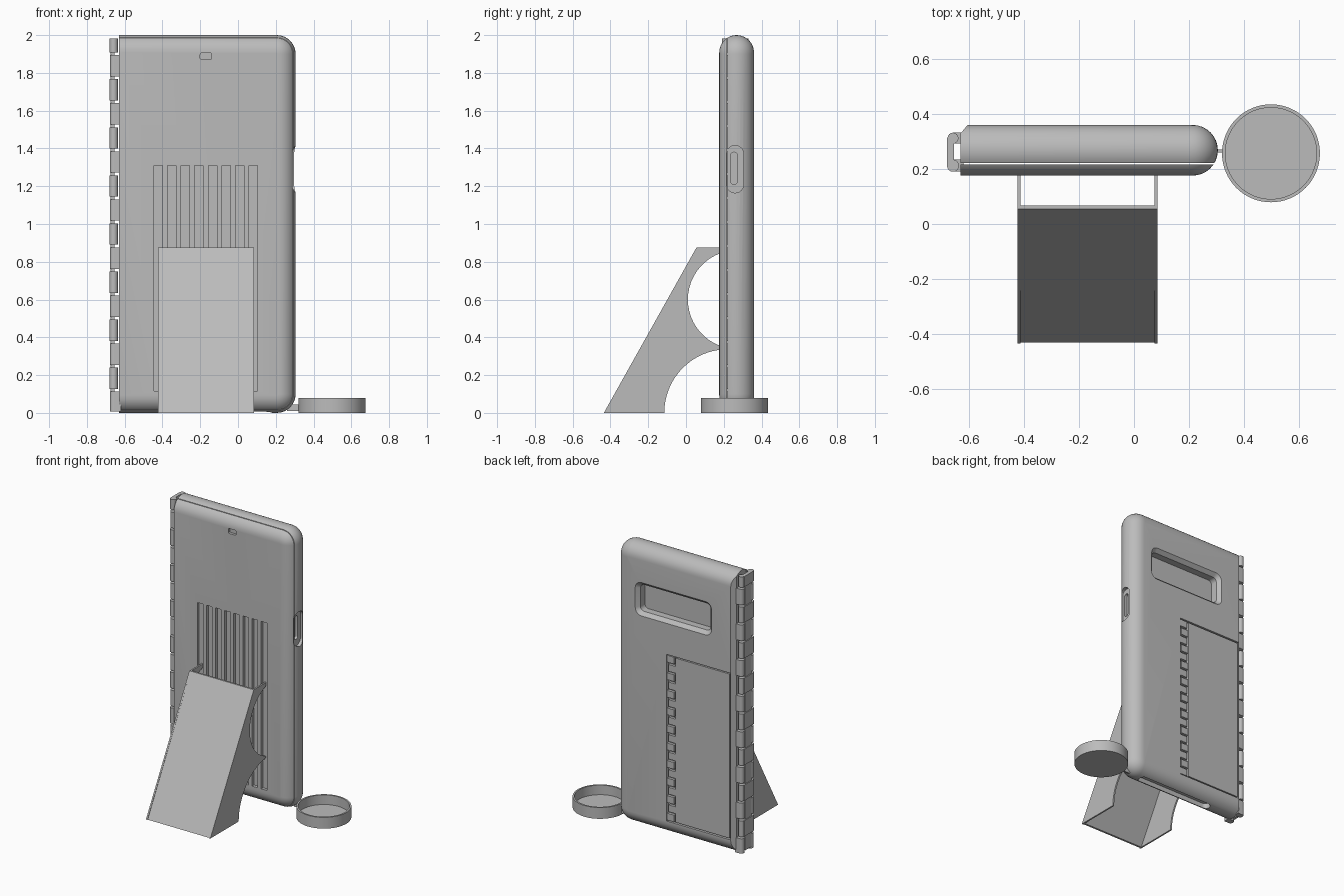
import bpy, bmesh, math

cube = bpy.data.objects.get("Cube")
if cube:
    bpy.data.objects.remove(cube, do_unlink=True)

grey = bpy.data.materials.new("plain_grey")
grey.use_nodes = True
COLOR = (0.5, 0.5, 0.5, 1)
grey.diffuse_color = COLOR
grey.node_tree.nodes["Principled BSDF"].inputs["Base Color"].default_value = COLOR


def loft(name, rings):
    """Skin a closed solid through matching rings of points."""
    bm = bmesh.new()
    loops = [[bm.verts.new(p) for p in ring] for ring in rings]
    n = len(loops[0])
    for a, b in zip(loops, loops[1:]):
        for i in range(n):
            j = (i + 1) % n
            bm.faces.new((a[i], a[j], b[j], b[i]))
    bm.faces.new(loops[0])
    bm.faces.new(loops[-1])
    bmesh.ops.recalc_face_normals(bm, faces=bm.faces)
    mesh = bpy.data.meshes.new(name)
    bm.to_mesh(mesh)
    bm.free()
    mesh.materials.append(grey)
    obj = bpy.data.objects.new(name, mesh)
    bpy.context.collection.objects.link(obj)
    return obj


def ring(axis, pts, w):
    order = {"x": lambda u, v: (w, u, v), "y": lambda u, v: (u, w, v), "z": lambda u, v: (u, v, w)}
    return [order[axis](u, v) for u, v in pts]


def prism(name, axis, pts, a, b):
    return loft(name, [ring(axis, pts, a), ring(axis, pts, b)])


def rounded(u0, u1, v0, v1, r, steps=8):
    """Rounded rectangle outline."""
    pts = []
    corners = ((u1 - r, v1 - r), (u0 + r, v1 - r), (u0 + r, v0 + r), (u1 - r, v0 + r))
    for k, (cu, cv) in enumerate(corners):
        for s in range(steps + 1):
            t = math.pi / 2 * (k + s / steps)
            pts.append((cu + r * math.cos(t), cv + r * math.sin(t)))
    return pts


def circle(cu, cv, r, n):
    return [(cu + r * math.cos(math.tau * i / n), cv + r * math.sin(math.tau * i / n)) for i in range(n)]


def box(name, x0, x1, y0, y1, z0, z1):
    return prism(name, "z", [(x0, y0), (x1, y0), (x1, y1), (x0, y1)], z0, z1)


def join(name, parts):
    """Merge parts into one object."""
    bm = bmesh.new()
    for p in parts:
        bm.from_mesh(p.data)
        bpy.data.objects.remove(p, do_unlink=True)
    mesh = bpy.data.meshes.new(name)
    bm.to_mesh(mesh)
    bm.free()
    mesh.materials.append(grey)
    obj = bpy.data.objects.new(name, mesh)
    bpy.context.collection.objects.link(obj)
    return obj


def clip(obj, co, normal):
    """Remove the side the normal points to and cap the cut."""
    bm = bmesh.new()
    bm.from_mesh(obj.data)
    geom = bm.verts[:] + bm.edges[:] + bm.faces[:]
    bmesh.ops.bisect_plane(bm, geom=geom, plane_co=co, plane_no=normal, clear_outer=True)
    bmesh.ops.holes_fill(bm, edges=[e for e in bm.edges if e.is_boundary], sides=0)
    bmesh.ops.recalc_face_normals(bm, faces=bm.faces)
    bm.to_mesh(obj.data)
    bm.free()


def carve(obj, cutters):
    for c in cutters:
        c.hide_render = True
        mod = obj.modifiers.new("cut", "BOOLEAN")
        mod.operation, mod.solver, mod.object = "DIFFERENCE", "EXACT", c
    bpy.context.view_layer.update()
    graph = bpy.context.evaluated_depsgraph_get()
    mesh = bpy.data.meshes.new_from_object(obj.evaluated_get(graph))
    obj.modifiers.clear()
    obj.data = mesh


# Pillow-edged case, split into a back shell and a front lid
MID, R, LEFT = 0.268, 0.092, -0.63


def case(name):
    rings = []
    for i in range(17):
        t = math.pi * i / 16
        d = R * (1 - math.sin(t))
        rings.append(ring("y", rounded(-0.9 + d, 0.305 - d, d, 2 - d, 0.1 - d), MID - R * math.cos(t)))
    obj = loft(name, rings)
    clip(obj, (LEFT, 0, 0), (-1, 0, 0))
    return obj


shell = case("back_shell")
clip(shell, (0, 0.221, 0), (0, -1, 0))
clip(shell, (LEFT, 0.33, 0), (-0.77, 0.64, 0))
lid = case("front_lid")
clip(lid, (0, 0.217, 0), (0, 1, 0))

# Side button pocket, shared by shell and lid
pocket = [prism("button_pocket", "x", rounded(0.215, 0.305, 1.165, 1.415, 0.044), 0.28, 0.4),
          prism("button_slot", "x", rounded(0.236, 0.272, 1.21, 1.38, 0.017), 0.26, 0.4)]

# Flared rear window, rear door recess and bottom opening
window = loft("window_cutter", [
    ring("y", rounded(-0.43, 0.125, 1.535, 1.725, 0.03), 0.285),
    ring("y", rounded(-0.43, 0.125, 1.535, 1.725, 0.03), 0.335),
    ring("y", rounded(-0.455, 0.15, 1.51, 1.75, 0.05), 0.361),
    ring("y", rounded(-0.455, 0.15, 1.51, 1.75, 0.05), 0.4)])
DOOR_Z0, DOOR_Z1 = 0.1, 1.29
recess = box("door_recess", -0.602, -0.1, 0.338, 0.4, DOOR_Z0, DOOR_Z1)
port = prism("port_cutter", "z", rounded(-0.42, 0.18, 0.235, 0.3, 0.03), -0.1, 0.04)
carve(shell, pocket + [window, recess, port])

# Front grooves for the stand and the small latch
grooves = []
for i in range(8):
    x = -0.445 + i * 0.072
    grooves.append(box("groove_cutter", x, x + 0.045, 0.1, 0.198, 0.115, 1.31))
latch = prism("latch_cutter", "y", rounded(-0.2, -0.14, 1.87, 1.905, 0.008, 3), 0.1, 0.195)
carve(lid, pocket + grooves + [latch])
for c in pocket + grooves + [window, recess, port, latch]:
    bpy.data.objects.remove(c, do_unlink=True)

# Rear door with interlocking hinge teeth
parts = [box("panel", -0.594, -0.168, 0.33, 0.358, DOOR_Z0 + 0.009, DOOR_Z1 - 0.009)]
teeth = 19
step = (DOOR_Z1 - DOOR_Z0) / teeth
for i in range(teeth):
    z = DOOR_Z0 + i * step
    x0, x1 = (-0.157, -0.095) if i % 2 == 0 else (-0.17, -0.112)
    parts.append(box("tooth", x0, x1, 0.33, 0.357, z + 0.007, z + step - 0.007))
join("rear_door", parts)

# Double spine hinge: two rows of knuckles joined by a strip
parts = [box("strip", -0.674, -0.655, 0.225, 0.295, 0.02, 1.975)]
edges = [0.0] + [0.12 + i * 0.1272 for i in range(15)] + [1.99]
for i, (z0, z1) in enumerate(zip(edges, edges[1:])):
    z0, z1 = z0 + 0.007, z1 - 0.007
    for y, r in ((0.212, 0.022), (0.312, 0.02)):
        if i % 2:
            parts.append(prism("knuckle", "z", circle(-0.658, y, r, 16), z0, z1))
            parts.append(box("web", -0.68, -0.655, min(y, 0.25), max(y, 0.27), z0, z1))
        else:
            parts.append(prism("knuckle", "z", circle(-0.656, y, r, 16), z0, z1))
            parts.append(box("leaf", -0.656, -0.62, y - r, y + r, z0, z1))
join("spine_hinge", parts)


# Fold-out stand: scooped side cheeks and a sloping front plate
def arc(cu, cv, r, start, end, n=20):
    angles = [math.radians(start + (end - start) * i / n) for i in range(n + 1)]
    return [(cu + r * math.cos(a), cv + r * math.sin(a)) for a in angles]


cheek = [(-0.435, 0), (0.055, 0.875), (0.195, 0.875)]
cheek += [(0.195, 0.852)] + arc(0.271, 0.6, 0.261, 110, 250) + [(0.195, 0.345)]
cheek += arc(0.222, 0, 0.337, 97, 180)
for side, x in (("left", 0.075), ("right", -0.423)):
    prism(side + "_stand_cheek", "x", cheek, x, x + 0.011)
slope = [(-0.43, 0), (0.055, 0.875), (0.068, 0.875), (-0.416, 0)]
prism("stand_plate", "x", slope, -0.42, 0.084)

# Open round cup and the thin tie to the case
cup_rings = [(0.178, 0), (0.178, 0.08), (0.166, 0.08), (0.166, 0.012)]
loft("round_cup", [ring("z", circle(0.498, 0.257, r, 64), z) for r, z in cup_rings])
box("cup_tie", 0.26, 0.33, 0.26, 0.27, 0.01, 0.045)

# Smooth shading with crisp edges
for obj in bpy.context.collection.objects:
    if obj.type == "MESH" and obj.data.materials and obj.data.materials[0] == grey:
        bpy.ops.object.select_all(action="DESELECT")
        obj.select_set(True)
        bpy.context.view_layer.objects.active = obj
        bpy.ops.object.shade_smooth_by_angle(angle=math.radians(30))
